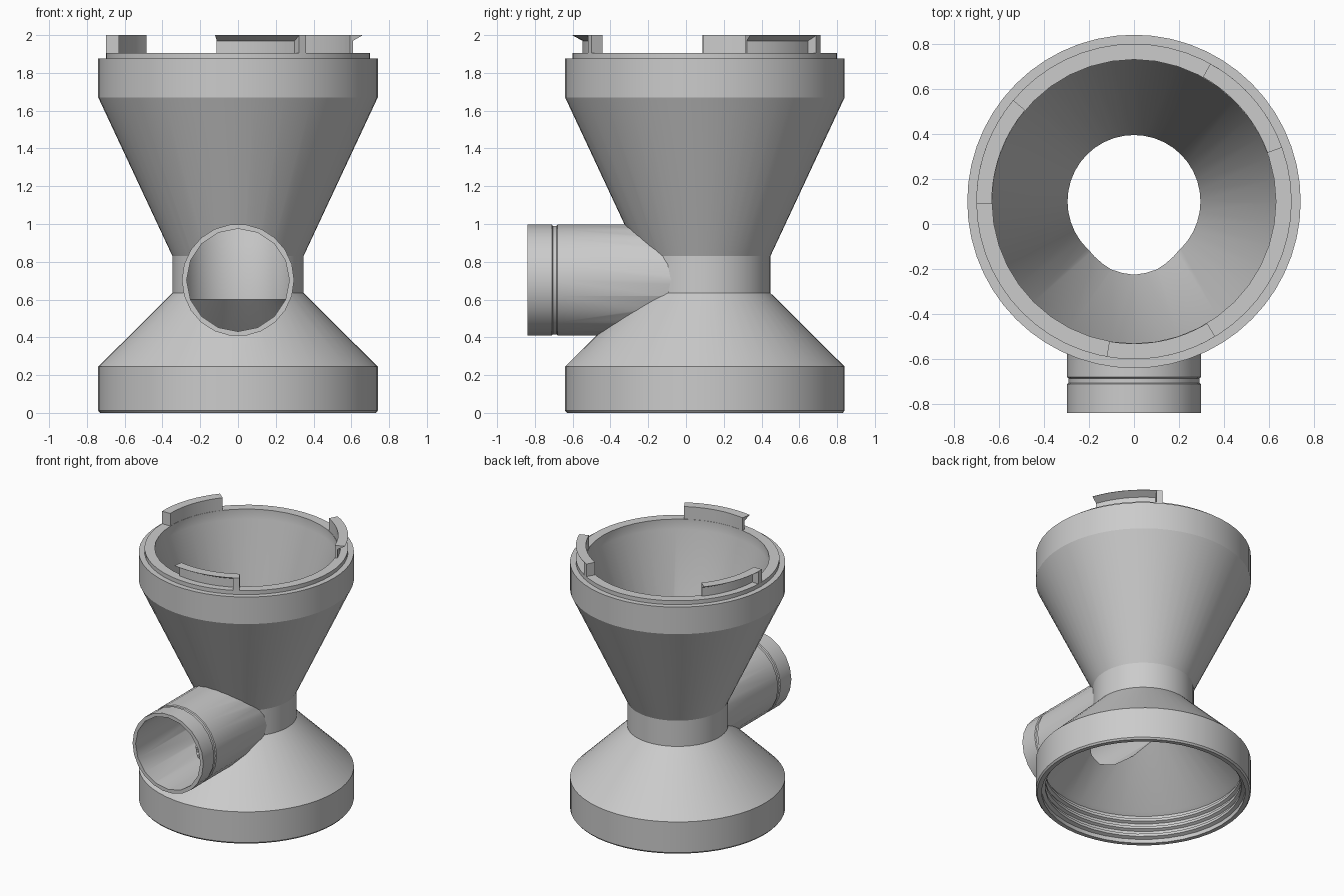
import bpy, bmesh
from math import cos, sin, radians, pi
from mathutils import Matrix

if "Cube" in bpy.data.objects:
    bpy.data.objects.remove(bpy.data.objects["Cube"])

AXIS_Y = 0.10      # vertical axis of the funnels
PIPE_Z = 0.703     # height of the side pipe axis

grey = bpy.data.materials.new("plain_grey")
grey.use_nodes = True
grey.diffuse_color = (0.6, 0.6, 0.6, 1)
grey.node_tree.nodes["Principled BSDF"].inputs["Base Color"].default_value = (0.6, 0.6, 0.6, 1)


def finish(name, bm, matrix):
    bmesh.ops.recalc_face_normals(bm, faces=bm.faces)
    bm.transform(matrix)
    mesh = bpy.data.meshes.new(name)
    bm.to_mesh(mesh)
    bm.free()
    mesh.materials.append(grey)
    obj = bpy.data.objects.new(name, mesh)
    bpy.context.collection.objects.link(obj)
    return obj


def turned_solid(name, profile, sides, matrix):
    """Revolve an open (radius, height) profile and cap both ends."""
    bm = bmesh.new()
    rings = [[bm.verts.new((r * cos(2 * pi * i / sides), r * sin(2 * pi * i / sides), z))
              for i in range(sides)] for r, z in profile]
    for a, b in zip(rings, rings[1:]):
        for i in range(sides):
            j = (i + 1) % sides
            bm.faces.new((a[i], a[j], b[j], b[i]))
    bm.faces.new(rings[0])
    bm.faces.new(rings[-1])
    return finish(name, bm, matrix)


def arc_solid(name, section, start, end, steps, matrix):
    """Sweep a closed (radius, height) section through an arc in degrees."""
    bm = bmesh.new()
    rows = []
    for i in range(steps + 1):
        a = radians(start + (end - start) * i / steps)
        rows.append([bm.verts.new((r * cos(a), r * sin(a), z)) for r, z in section])
    n = len(section)
    for a, b in zip(rows, rows[1:]):
        for i in range(n):
            j = (i + 1) % n
            bm.faces.new((a[i], a[j], b[j], b[i]))
    bm.faces.new(rows[0])
    bm.faces.new(rows[-1])
    return finish(name, bm, matrix)


def combine(target, tool, operation):
    mod = target.modifiers.new(operation.title(), "BOOLEAN")
    mod.operation = operation
    mod.solver = "EXACT"
    mod.object = tool
    bpy.ops.object.select_all(action="DESELECT")
    bpy.context.view_layer.objects.active = target
    target.select_set(True)
    bpy.ops.object.modifier_apply(modifier=mod.name)
    bpy.data.objects.remove(tool)


upright = Matrix.Translation((0, AXIS_Y, 0))
forward = Matrix.Translation((0, 0, PIPE_Z)) @ Matrix.Rotation(pi / 2, 4, "X")

# Outer shell: lower skirt, neck, upper funnel and rim
body = turned_solid("double_funnel_body", [
    (0.73, 0), (0.74, 0.012), (0.74, 0.245), (0.347, 0.635), (0.347, 0.83),
    (0.74, 1.67), (0.74, 1.875), (0.70, 1.875), (0.70, 1.905)], 56, upright)

# Side pipe with a shallow groove
pipe = turned_solid("side_pipe", [
    (0.297, -AXIS_Y), (0.297, 0.68), (0.29, 0.685), (0.29, 0.705),
    (0.297, 0.71), (0.297, 0.84)], 22, forward)
combine(body, pipe, "UNION")

# Hollow interior with threads in the skirt
threads = [(0.70, -0.05), (0.70, 0.03)]
for k in range(3):
    z = 0.04 + k * 0.06
    threads += [(0.675, z), (0.675, z + 0.02), (0.695, z + 0.03), (0.695, z + 0.05)]
bore = turned_solid("bore_cutter", threads + [
    (0.67, 0.23), (0.295, 0.60), (0.295, 0.89), (0.63, 1.83), (0.63, 2.0)], 40, upright)
combine(body, bore, "DIFFERENCE")
pipe_bore = turned_solid("pipe_bore_cutter", [(0.272, -AXIS_Y), (0.272, 0.9)], 16, forward)
combine(body, pipe_bore, "DIFFERENCE")

# Three hooked locking tabs, each closed by a stop block
hook = [(0.631, 1.89), (0.648, 1.89), (0.648, 1.97), (0.70, 1.998), (0.70, 2.0), (0.631, 2.0)]
stop = [(0.631, 1.89), (0.699, 1.89), (0.699, 2.0), (0.631, 2.0)]
parts = [body]
for k in range(3):
    start = 20 + 120 * k
    parts.append(arc_solid(f"locking_tab_{k + 1}", hook, start, start + 37.5, 8, upright))
    parts.append(arc_solid(f"tab_stop_{k + 1}", stop, start + 37.5, start + 41, 1, upright))

# Smooth walls with crisp edges
bpy.ops.object.select_all(action="DESELECT")
for obj in parts:
    obj.select_set(True)
bpy.context.view_layer.objects.active = body
bpy.ops.object.shade_smooth_by_angle(angle=radians(25))
